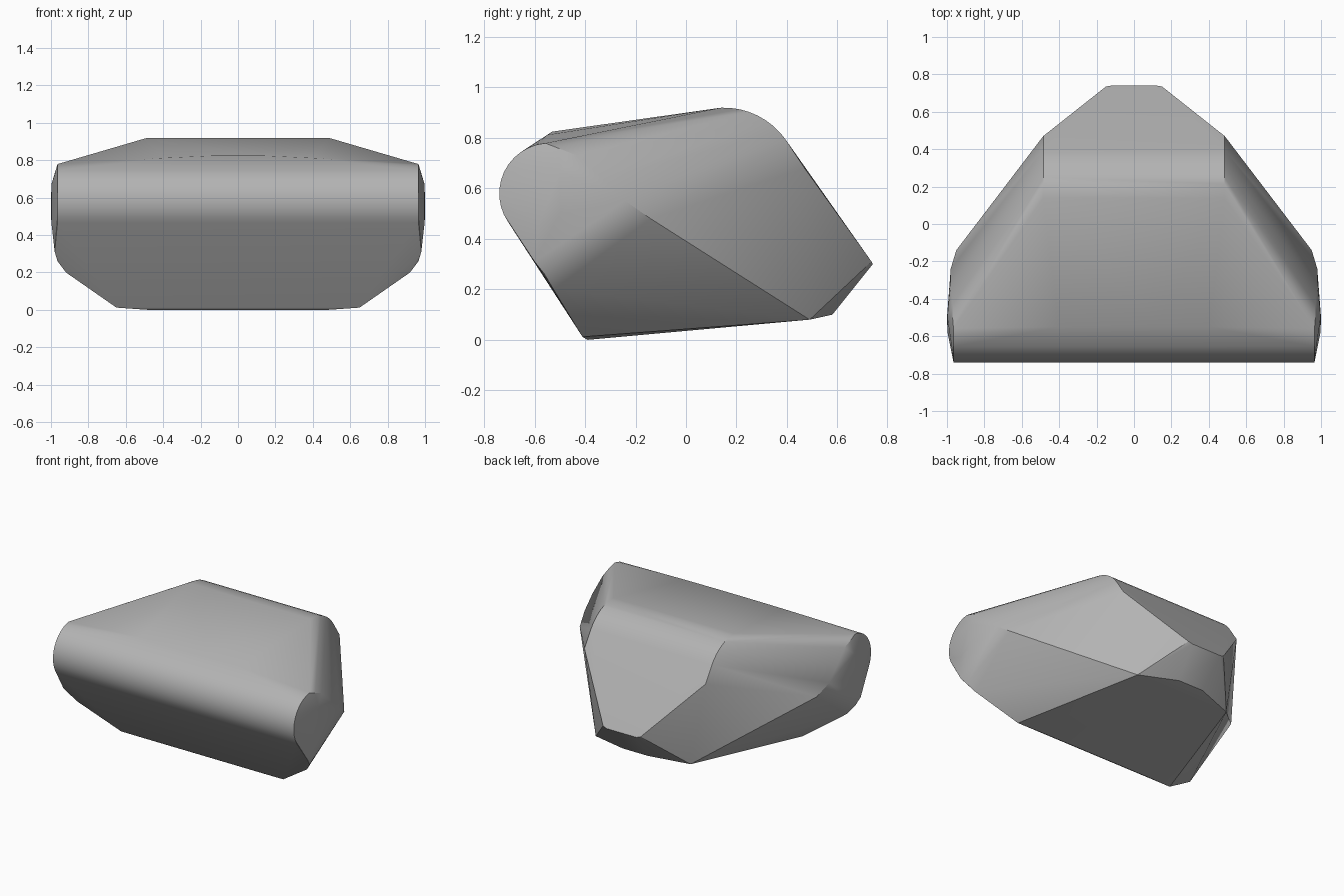
import bpy, bmesh
from math import cos, sin, radians

cube = bpy.data.objects.get("Cube")
if cube:
    bpy.data.objects.remove(cube, do_unlink=True)


def arc(x, cy, cz, radius, start, end, steps):
    """Points on an arc in the side plane at width x, angles in degrees."""
    angles = [radians(start + (end - start) * i / steps) for i in range(steps + 1)]
    return [(x, cy + radius * cos(a), cz + radius * sin(a)) for a in angles]


# Rounded front bar
half = arc(0.965, -0.54, 0.58, 0.2, 95, 215, 12)
# Rounded upper rear edge
half += arc(0.485, 0.15, 0.62, 0.3, 92, 35, 8)
# Crown of the front ridge
half += [(0.12, -0.53, 0.825), (0.4, -0.55, 0.812)]
# Slightly domed end and its rear rim
half += [(0.998, -0.5, 0.67), (1.0, -0.5, 0.5), (0.997, -0.58, 0.46),
         (0.97, -0.5, 0.757), (0.97, -0.43, 0.73), (0.98, -0.33, 0.64),
         (0.98, -0.24, 0.55), (0.95, -0.14, 0.48)]
# Chamfered lower corner of the end
half += [(0.98, -0.6, 0.31), (0.965, -0.56, 0.26), (0.92, -0.525, 0.2)]
# Underside
half += [(0.65, -0.41, 0.012), (0.48, -0.39, 0.0),
         (0.38, 0.49, 0.08), (0.1, 0.58, 0.1)]
# Rear plane down to the blunt tip
half += [(0.485, 0.47, 0.68), (0.15, 0.735, 0.31), (0.12, 0.74, 0.3)]

# Wrap both mirrored halves in one convex shell
bm = bmesh.new()
for x, y, z in half:
    for side in (1, -1):
        bm.verts.new((side * x, y, z))
hull = bmesh.ops.convex_hull(bm, input=bm.verts[:])
inside = {v for v in hull["geom_interior"] + hull["geom_unused"]
          if isinstance(v, bmesh.types.BMVert)}
bmesh.ops.delete(bm, geom=list(inside), context="VERTS")
bmesh.ops.recalc_face_normals(bm, faces=bm.faces[:])
mesh = bpy.data.meshes.new("wedge_shell")
bm.to_mesh(mesh)
bm.free()

shell = bpy.data.objects.new("wedge_shell", mesh)
bpy.context.collection.objects.link(shell)

grey = bpy.data.materials.new("plain_grey")
grey.use_nodes = True
colour = (0.45, 0.45, 0.45, 1.0)
grey.diffuse_color = colour
grey.node_tree.nodes["Principled BSDF"].inputs["Base Color"].default_value = colour
mesh.materials.append(grey)

# Soft shading with crisp creases
bpy.ops.object.select_all(action="DESELECT")
shell.select_set(True)
bpy.context.view_layer.objects.active = shell
bpy.ops.object.shade_smooth_by_angle(angle=radians(30))
